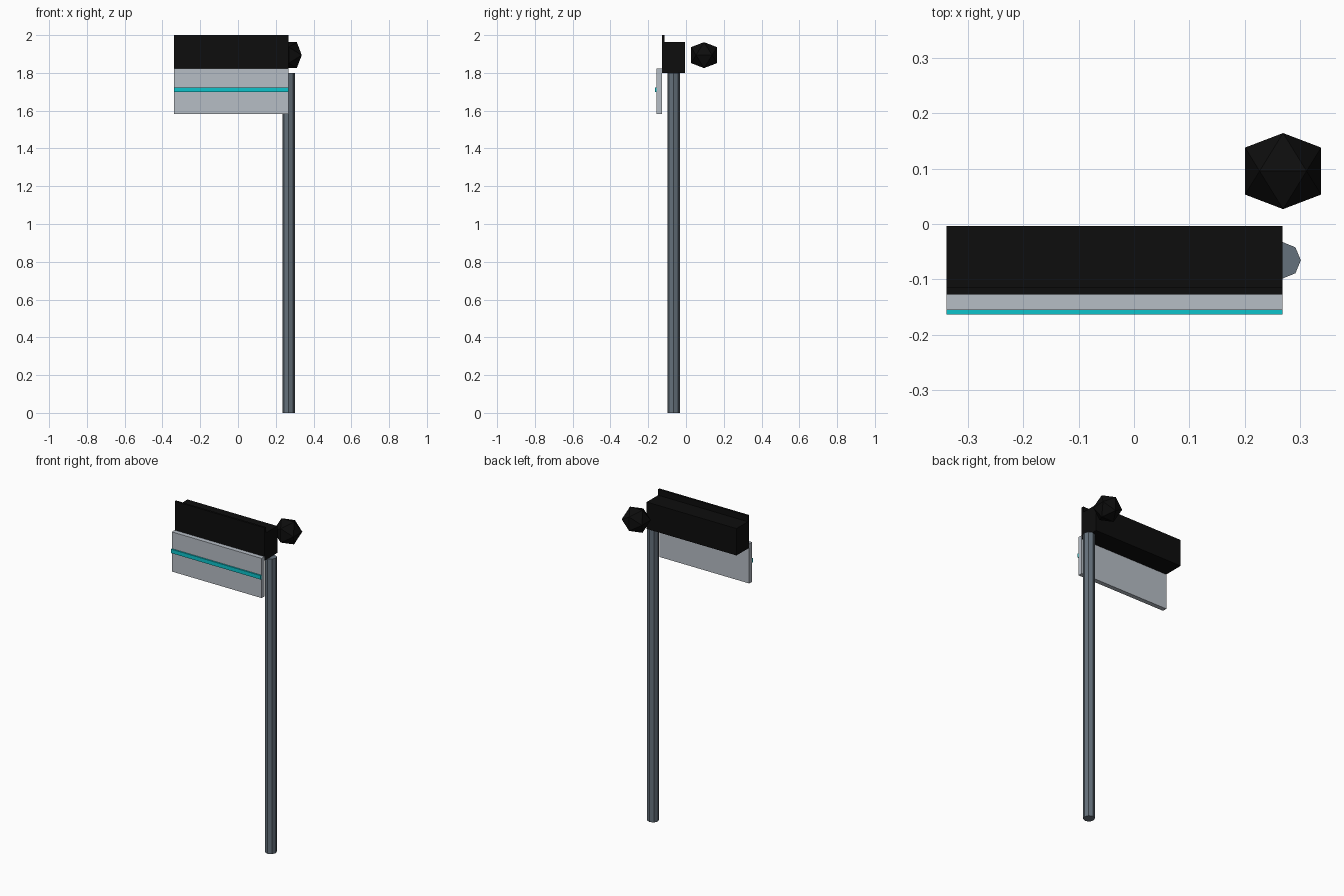
import bpy, bmesh, math
from mathutils import Vector

if "Cube" in bpy.data.objects:
    bpy.data.objects.remove(bpy.data.objects["Cube"])


def material(name, rgb):
    m = bpy.data.materials.new(name)
    m.diffuse_color = (*rgb, 1)
    m.use_nodes = True
    m.node_tree.nodes["Principled BSDF"].inputs["Base Color"].default_value = m.diffuse_color
    return m


BLACK = material("black", (0.004, 0.004, 0.004))
GREY = material("light grey", (0.47, 0.51, 0.56))
TEAL = material("teal", (0.004, 0.55, 0.60))
STEEL = material("steel", (0.13, 0.165, 0.20))


def finish(name, bm, mat):
    bmesh.ops.recalc_face_normals(bm, faces=bm.faces)
    me = bpy.data.meshes.new(name)
    bm.to_mesh(me)
    bm.free()
    me.materials.append(mat)
    ob = bpy.data.objects.new(name, me)
    bpy.context.collection.objects.link(ob)
    return ob


def box(name, lo, hi, mat):
    bm = bmesh.new()
    bmesh.ops.create_cube(bm, size=1)
    for v in bm.verts:
        v.co = [(a + b) / 2 + c * (b - a) for a, b, c in zip(lo, hi, v.co)]
    return finish(name, bm, mat)


X0, X1 = -0.338, 0.268

# Head: black housing with a taller thin face plate
box("housing", (X0, -0.115, 1.80), (X1, -0.004, 1.964), BLACK)
box("face_plate", (X0, -0.127, 1.80), (X1, -0.114, 2.0), BLACK)

# Sign board hanging in front, with a raised stripe
box("sign_board", (X0, -0.155, 1.582), (X1, -0.127, 1.824), GREY)
box("stripe", (X0, -0.1635, 1.698), (X1, -0.155, 1.722), TEAL)

# Eight-sided pole
bm = bmesh.new()
bmesh.ops.create_cone(bm, cap_ends=True, segments=8, radius1=0.033, radius2=0.033, depth=1.8)
bmesh.ops.translate(bm, verts=bm.verts, vec=(0.268, -0.0655, 0.9))
finish("pole", bm, STEEL)

# Twenty-sided ball: hull of three golden rectangles
PHI = (1 + math.sqrt(5)) / 2
bm = bmesh.new()
for a in (-PHI, PHI):
    for b in (-1, 1):
        for p in ((a, b, 0), (0, a, b), (b, 0, a)):
            bm.verts.new(Vector(p) * 0.0424 + Vector((0.269, 0.0955, 1.894)))
bmesh.ops.convex_hull(bm, input=bm.verts)
finish("ball", bm, BLACK)
